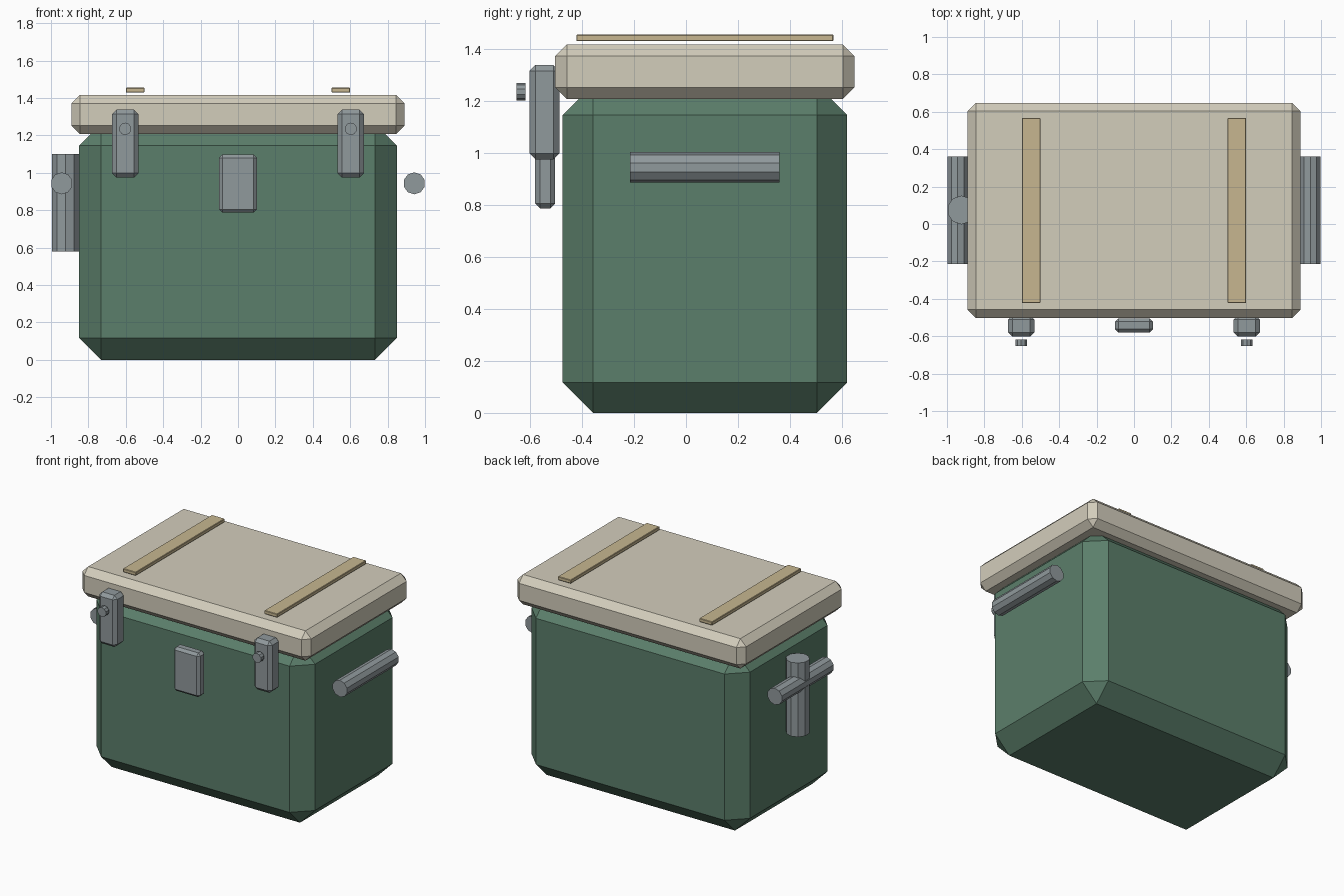
import bpy
import math
from mathutils import Vector

cube = bpy.data.objects.get("Cube")
if cube:
    bpy.data.objects.remove(cube, do_unlink=True)

MID_Y = 0.0725  # centre of the chest body, behind the latches


def material(name, rgb):
    m = bpy.data.materials.new(name)
    m.use_nodes = True
    m.diffuse_color = (*rgb, 1)
    m.node_tree.nodes["Principled BSDF"].inputs["Base Color"].default_value = (*rgb, 1)
    return m


green = material("green", (0.105, 0.21, 0.145))
cream = material("cream", (0.65, 0.61, 0.50))
tan = material("tan", (0.57, 0.47, 0.28))
steel = material("steel", (0.28, 0.32, 0.335))


def chamfered_box(name, low, high, bevel, mat):
    """Box between two corners with every edge cut at 45 degrees."""
    low, high = Vector(low), Vector(high)
    bpy.ops.mesh.primitive_cube_add(size=1, location=(low + high) / 2)
    ob = bpy.context.object
    ob.name = name
    ob.scale = high - low
    bpy.ops.object.transform_apply(location=False, rotation=False, scale=True)
    mod = ob.modifiers.new("chamfer", "BEVEL")
    mod.width = bevel
    mod.segments = 1
    mod.limit_method = 'NONE'
    ob.data.materials.append(mat)
    return ob


def rod(name, centre, radius, length, mat, along_y=True):
    """Ten-sided bar along y, or upright."""
    turn = (math.pi / 2, 0, 0) if along_y else (0, 0, 0)
    bpy.ops.mesh.primitive_cylinder_add(vertices=10, radius=radius, depth=length,
                                        location=centre, rotation=turn)
    ob = bpy.context.object
    ob.name = name
    ob.data.materials.append(mat)
    return ob


# Body and lid
chamfered_box("body", (-0.85, -0.475, 0), (0.85, 0.62, 1.262), 0.117, green)
chamfered_box("lid", (-0.89, -0.503, 1.207), (0.89, 0.648, 1.417), 0.045, cream)

# Paired parts on both sides
for side, s in (("left", 1), ("right", -1)):
    chamfered_box(side + "_lid_strip", (s * 0.55 - 0.05, -0.422, 1.43),
                  (s * 0.55 + 0.05, 0.567, 1.455), 0.003, tan)
    x = s * 0.603
    chamfered_box(side + "_latch", (x - 0.07, -0.602, 0.975),
                  (x + 0.07, -0.487, 1.338), 0.023, steel)
    rod(side + "_latch_knob", (x, -0.635, 1.235), 0.033, 0.035, steel)
    rod(side + "_handle", (s * 0.9425, MID_Y, 0.944), 0.0585, 0.575, steel)

# Front clasp plate and upright post on the right side
chamfered_box("clasp", (-0.102, -0.58, 0.787), (0.102, -0.504, 1.098), 0.018, steel)
rod("side_post", (-0.922, 0.075, 0.84), 0.077, 0.52, steel, along_y=False)
